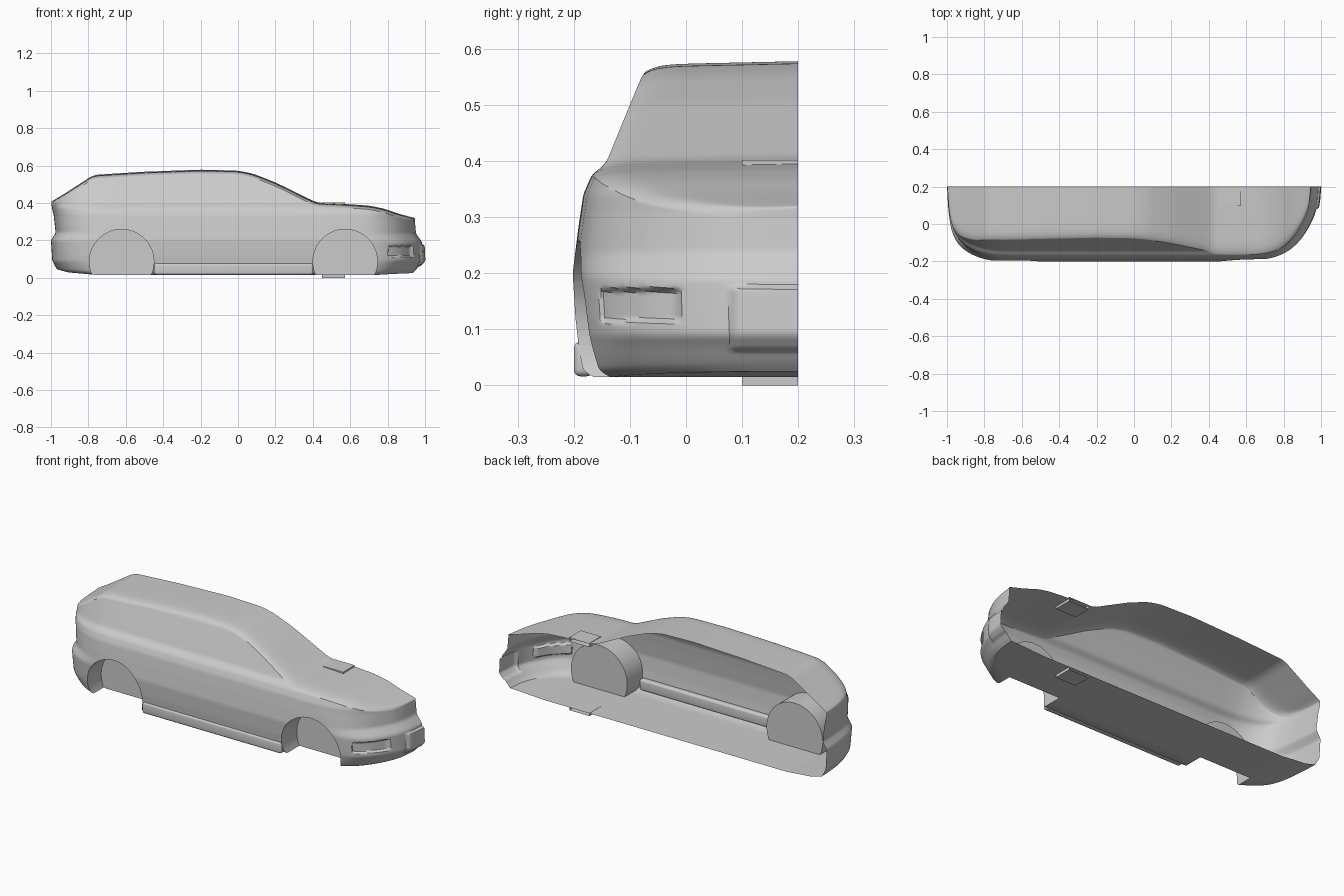
import bpy, bmesh, math
from mathutils import Vector

if "Cube" in bpy.data.objects:
    bpy.data.objects.remove(bpy.data.objects["Cube"])

MID = 0.2  # open centre plane of the half shell


def lerp(pts, x):
    i = 0
    while i < len(pts) - 2 and x > pts[i + 1][0]:
        i += 1
    (a, b), (c, d) = pts[i], pts[i + 1]
    return b + (d - b) * (x - a) / (c - a)


def soft(pts, x, r):
    return sum(lerp(pts, x + r * k / 3) for k in range(-3, 4)) / 7


def step(a, b, x):
    t = min(1, max(0, (x - a) / (b - a)))
    return t * t * (3 - 2 * t)


def patch(y, z, y0, y1, z0, z1, e=0.01):
    return (step(y0, y0 + e, y) * (1 - step(y1 - e, y1, y))
            * step(z0, z0 + e, z) * (1 - step(z1 - e, z1, z)))


# Plan outline (x, width factor), roof line, cross-section and end profiles
plan = [(1, 0), (.99, .3), (.955, .52), (.89, .77), (.8, .92), (.7, .975), (.5, 1),
        (-.7, 1), (-.8, .975), (-.9, .87), (-.96, .72), (-.985, .5), (-.997, .2), (-1, 0)]
roof = [(-1, .405), (-.93, .445), (-.77, .55), (-.5, .567), (-.2, .578), (0, .573),
        (.08, .557), (.2, .51), (.42, .402), (.55, .396), (.7, .386), (.78, .37),
        (.85, .345), (.95, .318)]
section = [(.015, -.165), (.025, -.183), (.06, -.19), (.12, -.197), (.2, -.202), (.28, -.192),
           (.34, -.183), (.375, -.168), (.395, -.143), (.5, -.1), (.55, -.079), (.57, -.065)]
nose = [(.015, .925), (.04, .95), (.07, .972), (.09, .99), (.19, .985), (.235, .952), (.31, .945)]
tail = [(.015, -.94), (.04, -.965), (.09, -.993), (.2, -1), (.24, -.975), (.33, -.985), (.4, -1)]
under = [(-1, .045), (-.95, .028), (-.8, .015), (.8, .015), (.93, .022), (1, .025)]

# Sample the plan outline evenly
lengths = [0]
for p, q in zip(plan, plan[1:]):
    lengths.append(lengths[-1] + math.hypot(q[0] - p[0], .4 * (q[1] - p[1])))
px = [(l, p[0]) for l, p in zip(lengths, plan)]
pw = [(l, p[1]) for l, p in zip(lengths, plan)]
N, LEV, FLOOR, CAP = 280, 64, 6, 16
stations = []
for i in range(N + 1):
    s = lengths[-1] * i / N
    r = min(.05, s, lengths[-1] - s)
    stations.append((soft(px, s, r), max(0, soft(pw, s, r))))


def shift(x, z):
    if x > 0:
        return (soft(nose, min(z, .31), .008) - 1) * step(.5, .92, x)
    return (soft(tail, min(z, .4), .008) + 1) * step(.6, .93, -x)


# Body shell: loft floor, side and top at each station
bm = bmesh.new()
rows = []
for x, w in stations:
    zb = lerp(under, x)
    top = soft(roof, x + shift(x, .38), .025)
    ze = top - .02
    row = []
    edge = MID - (MID - lerp(section, .015)) * w
    for k in range(FLOOR):
        row.append((x + shift(x, zb), MID + (edge - MID) * k / FLOOR, zb))
    for k in range(LEV + 1):
        z = zb + (ze - zb) * k / LEV
        sec = soft(section, z - (zb - .015) * max(0, 1 - (z - zb) / .1), .006)
        y = MID - (MID - sec) * w
        xx = x + shift(x, z)
        if x > .6:  # lamp recess and raised grille
            xx -= .016 * patch(y, z, -.155, -.008, .11, .175)
            xx += .012 * patch(y, z, .078, .5, .058, .18)
        row.append((xx, y, z))
    xe, ye, _ = row[-1]
    for k in range(1, CAP + 1):
        t = (k / CAP) ** 2
        row.append((xe, ye + (MID - ye) * t, ze + .02 * (.7 * (1 - (1 - t) ** 14) + .3 * t)))
    rows.append(row)

for side in (1, -1):
    vs = [[bm.verts.new((x, MID + (y - MID) * side, z)) for x, y, z in r] for r in rows]
    for a, b in zip(vs, vs[1:]):
        for k in range(len(a) - 1):
            bm.faces.new((a[k], a[k + 1], b[k + 1], b[k]))
bmesh.ops.remove_doubles(bm, verts=bm.verts, dist=1e-5)
bmesh.ops.dissolve_degenerate(bm, dist=1e-6, edges=bm.edges)
bmesh.ops.recalc_face_normals(bm, faces=bm.faces)
mesh = bpy.data.meshes.new("body_shell")
bm.to_mesh(mesh)
bm.free()
body = bpy.data.objects.new("body_shell", mesh)
bpy.context.collection.objects.link(body)

# Wheel wells
cutters = []
for x in (-.622, .573):
    bpy.ops.mesh.primitive_cylinder_add(vertices=72, radius=.172, depth=.34,
                                        location=(x, -.23, .087), rotation=(math.pi / 2, 0, 0))
    c = bpy.context.object
    c.name = "wheel_well_cutter"
    c.hide_render = True
    cutters.append(c)
    m = body.modifiers.new("wheel_well", 'BOOLEAN')
    m.object, m.operation, m.solver = c, 'DIFFERENCE', 'EXACT'
bpy.context.view_layer.update()
cut = bpy.data.meshes.new_from_object(body.evaluated_get(bpy.context.evaluated_depsgraph_get()))
body.modifiers.clear()
body.data = cut
for c in cutters:
    bpy.data.objects.remove(c)

# Open the shell at the centre plane
bm = bmesh.new()
bm.from_mesh(cut)
bmesh.ops.bisect_plane(bm, geom=bm.verts[:] + bm.edges[:] + bm.faces[:], dist=1e-5,
                       plane_co=(0, MID, 0), plane_no=(0, 1, 0), clear_outer=True)
bm.to_mesh(cut)
bm.free()


def smooth(o):
    bpy.ops.object.select_all(action='DESELECT')
    o.select_set(True)
    bpy.context.view_layer.objects.active = o
    bpy.ops.object.shade_smooth_by_angle(angle=math.radians(35))


def box(name, lo, hi, bevel=0):
    b = bmesh.new()
    bmesh.ops.create_cube(b, size=1)
    lo, hi = Vector(lo), Vector(hi)
    for v in b.verts:
        v.co = Vector((lo[i] + (v.co[i] + .5) * (hi[i] - lo[i]) for i in range(3)))
    if bevel:
        bmesh.ops.bevel(b, geom=b.edges[:], offset=bevel, segments=4, profile=.5, affect='EDGES')
    gone = [f for f in b.faces if f.calc_center_median().y > MID - 1e-4]
    bmesh.ops.delete(b, geom=gone, context='FACES')
    me = bpy.data.meshes.new(name)
    b.to_mesh(me)
    b.free()
    o = bpy.data.objects.new(name, me)
    bpy.context.collection.objects.link(o)
    smooth(o)


smooth(body)
# Side sill, hood scoop and underside plate
box("side_sill", (-.448, -.2, .016), (.402, -.165, .078), .012)
box("hood_scoop", (.45, .1, .38), (.573, MID, .402))
box("underside_plate", (.45, .1, 0), (.573, MID, .016))
